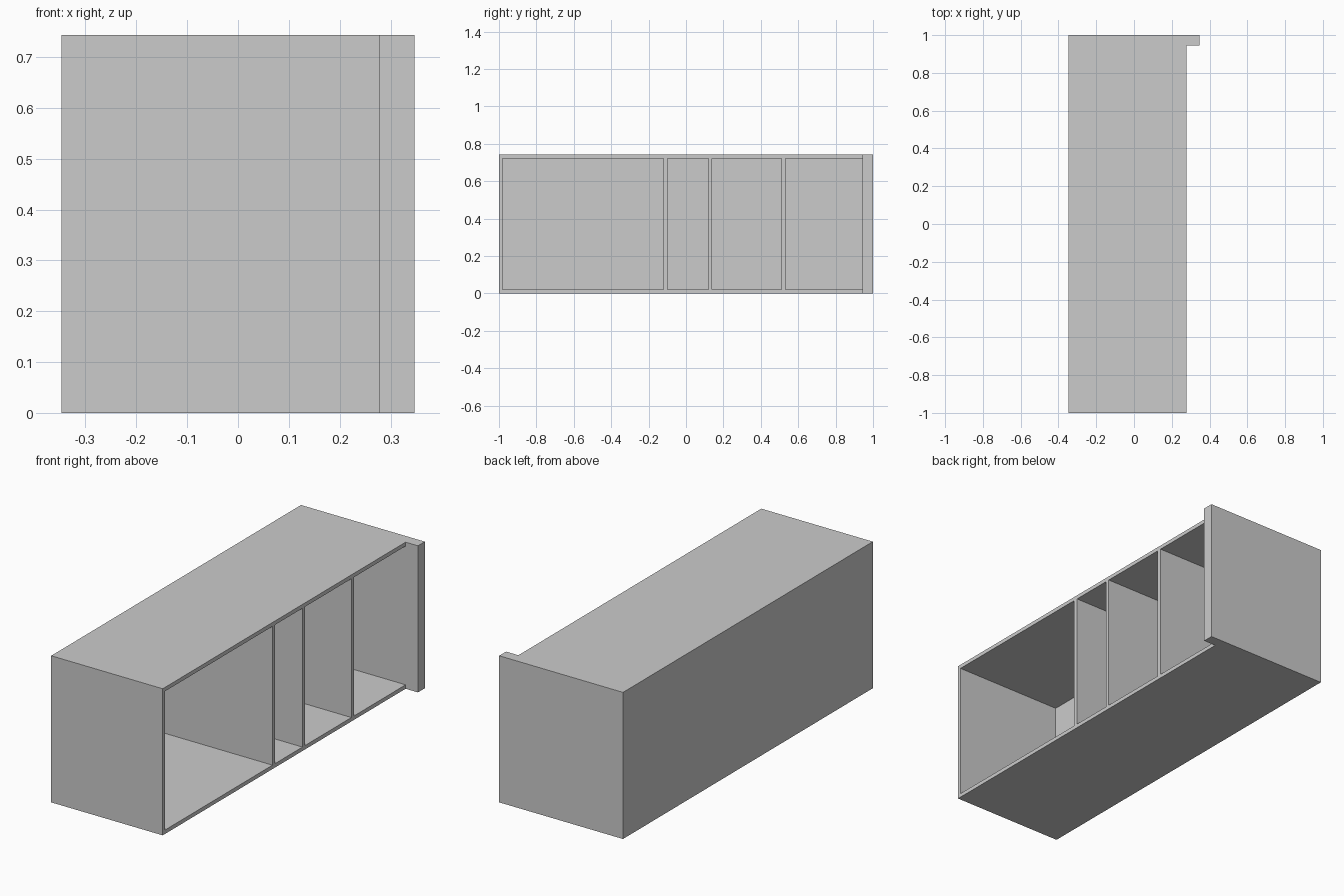
import bpy
import bmesh
from mathutils import Matrix, Vector

if "Cube" in bpy.data.objects:
    bpy.data.objects.remove(bpy.data.objects["Cube"])

BACK, FRONT, FLANGE = -0.347, 0.278, 0.347   # x positions
HEIGHT, BOARD = 0.743, 0.02
PANEL_Y = 0.945                              # inner face of the thick end panel


def make_object(name, bm):
    bmesh.ops.recalc_face_normals(bm, faces=bm.faces)
    mesh = bpy.data.meshes.new(name)
    bm.to_mesh(mesh)
    bm.free()
    obj = bpy.data.objects.new(name, mesh)
    bpy.context.collection.objects.link(obj)
    return obj


def add_box(bm, low, high):
    low, high = Vector(low), Vector(high)
    size = Matrix.Diagonal((*(high - low), 1))
    bmesh.ops.create_cube(bm, size=1, matrix=Matrix.Translation((low + high) / 2) @ size)


# Cabinet body: L-shaped plan with the protruding end panel, extruded upward
plan = [(BACK, -1), (FRONT, -1), (FRONT, PANEL_Y), (FLANGE, PANEL_Y), (FLANGE, 1), (BACK, 1)]
bm = bmesh.new()
base = bm.faces.new([bm.verts.new((x, y, 0)) for x, y in plan])
extruded = bmesh.ops.extrude_face_region(bm, geom=[base], use_keep_orig=True)
top_verts = [g for g in extruded["geom"] if isinstance(g, bmesh.types.BMVert)]
bmesh.ops.translate(bm, verts=top_verts, vec=(0, 0, HEIGHT))
cabinet = make_object("shelf_cabinet", bm)

# Open compartments, leaving the dividers, back, top and bottom boards
bm = bmesh.new()
for start, end in [(-0.982, -0.121), (-0.1, 0.119), (0.14, 0.511), (0.532, PANEL_Y)]:
    add_box(bm, (BACK + BOARD, start, BOARD), (FRONT + 0.03, end, HEIGHT - BOARD))
cutter = make_object("compartment_cutter", bm)
cutter.hide_render = True
cutter.display_type = 'WIRE'

hollow = cabinet.modifiers.new("compartments", 'BOOLEAN')
hollow.operation = 'DIFFERENCE'
hollow.solver = 'EXACT'
hollow.object = cutter
